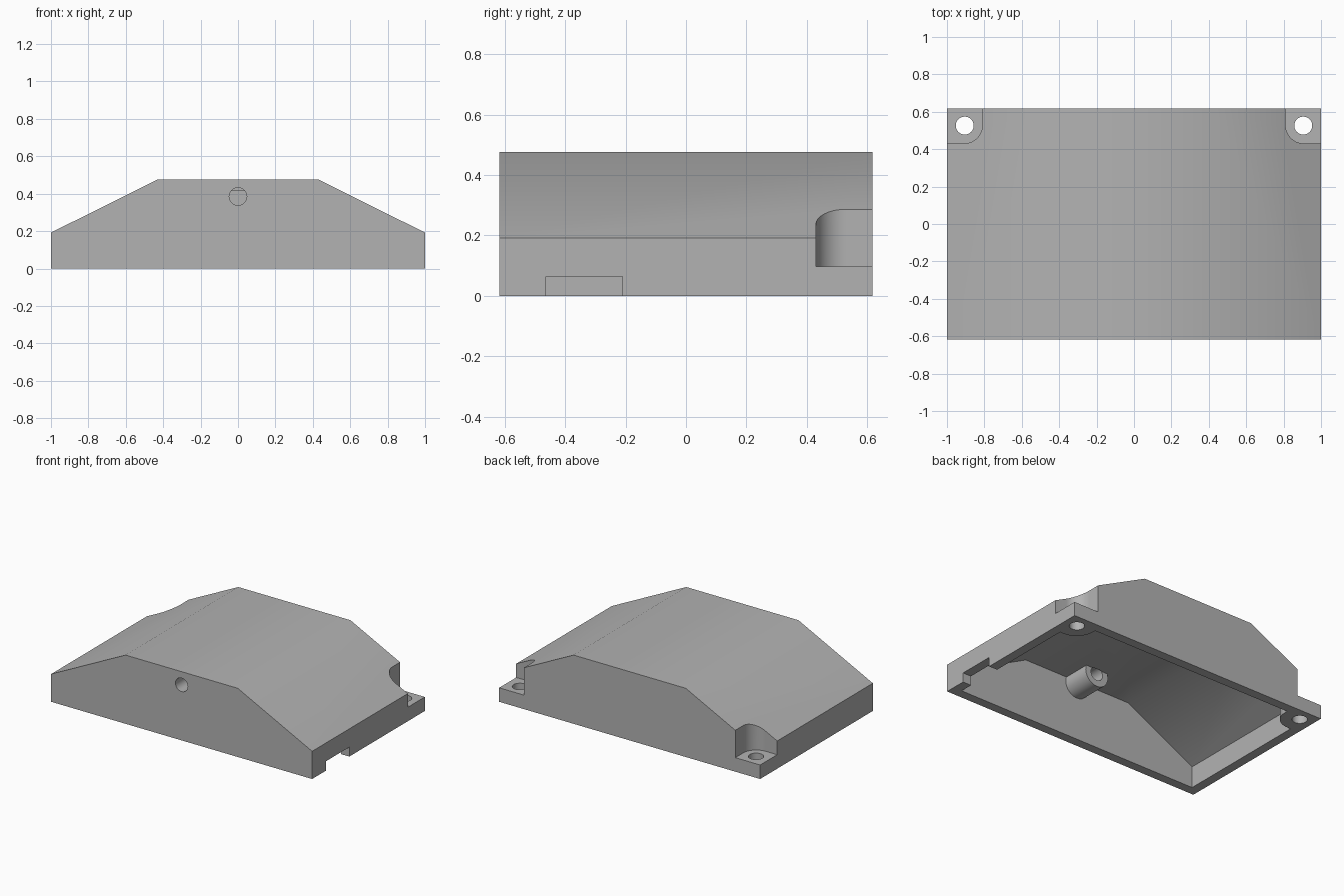
import bpy, bmesh
from math import cos, sin, pi
from mathutils import Vector

if "Cube" in bpy.data.objects:
    bpy.data.objects.remove(bpy.data.objects["Cube"])

grey = bpy.data.materials.new("plain_grey")
grey.use_nodes = True
COLOUR = (0.45, 0.45, 0.45, 1)
grey.diffuse_color = COLOUR
grey.node_tree.nodes["Principled BSDF"].inputs["Base Color"].default_value = COLOUR

HALF_Y = 0.617
WALL = 0.064


def prism(name, points, start, end, along="z"):
    """Extrude a flat outline along z (outline in x, y) or y (outline in x, z)."""
    bm = bmesh.new()
    place = {"z": lambda a, b: (a, b, start), "y": lambda a, b: (a, start, b)}[along]
    face = bm.faces.new([bm.verts.new(place(a, b)) for a, b in points])
    move = Vector((0, 0, end - start)) if along == "z" else Vector((0, end - start, 0))
    grown = bmesh.ops.extrude_face_region(bm, geom=[face])["geom"]
    bmesh.ops.translate(bm, vec=move, verts=[v for v in grown if isinstance(v, bmesh.types.BMVert)])
    bmesh.ops.recalc_face_normals(bm, faces=bm.faces)
    mesh = bpy.data.meshes.new(name)
    bm.to_mesh(mesh)
    bm.free()
    mesh.materials.append(grey)
    ob = bpy.data.objects.new(name, mesh)
    bpy.context.collection.objects.link(ob)
    return ob


def circle(x, y, r, n=40):
    return [(x + r * cos(2 * pi * i / n), y + r * sin(2 * pi * i / n)) for i in range(n)]


def corner(side, r, n=14):
    """Outline of a back corner area whose inward corner is rounded."""
    cx, cy, far = 0.91, 0.53, 1.2
    arc = [(cx - r * sin(pi / 2 * i / n), cy - r * cos(pi / 2 * i / n)) for i in range(n + 1)]
    return [(side * x, y) for x, y in [(far, cy - r)] + arc + [(cx - r, far), (far, far)]]


def roofline(half, shoulder, crease, top, bottom):
    return [(-half, bottom), (half, bottom), (half, shoulder),
            (crease, top), (-crease, top), (-half, shoulder)]


def cut(target, cutter):
    mod = target.modifiers.new("cut", "BOOLEAN")
    mod.operation, mod.solver, mod.object = "DIFFERENCE", "EXACT", cutter
    bpy.ops.object.select_all(action="DESELECT")
    bpy.context.view_layer.objects.active = target
    target.select_set(True)
    bpy.ops.object.modifier_apply(modifier=mod.name)
    bpy.data.objects.remove(cutter)


# Outer body and the hollow inside it
shell = prism("cover_shell", roofline(1, 0.192, 0.43, 0.476, 0), -HALF_Y, HALF_Y, "y")
hollow = prism("hollow", roofline(1 - WALL, 0.148, 0.415, 0.415, -0.1),
               WALL - HALF_Y, HALF_Y - WALL, "y")

# Screw pillars and the front boss stay solid within the hollow
for side in (-1, 1):
    cut(hollow, prism("pillar", corner(side, 0.13), -0.3, 0.6))
cut(hollow, prism("boss", circle(0, 0.385, 0.09), -0.7, -0.36, "y"))
cut(shell, hollow)

# Corner pockets with screw holes
for side in (-1, 1):
    cut(shell, prism("pocket", corner(side, 0.1), 0.097, 0.7))
    cut(shell, prism("screw_hole", circle(side * 0.905, 0.526, 0.048), -0.1, 0.3))

# Front hole through the boss
cut(shell, prism("front_hole", circle(0, 0.385, 0.047), -0.7, -0.355, "y"))

# Cable slot in the left wall
cut(shell, prism("cable_slot", [(0.9, -0.463), (1.1, -0.463), (1.1, -0.21), (0.9, -0.21)], -0.1, 0.065))

bpy.ops.object.select_all(action="DESELECT")
bpy.context.view_layer.objects.active = shell
shell.select_set(True)
bpy.ops.object.shade_smooth_by_angle(angle=pi / 6)
